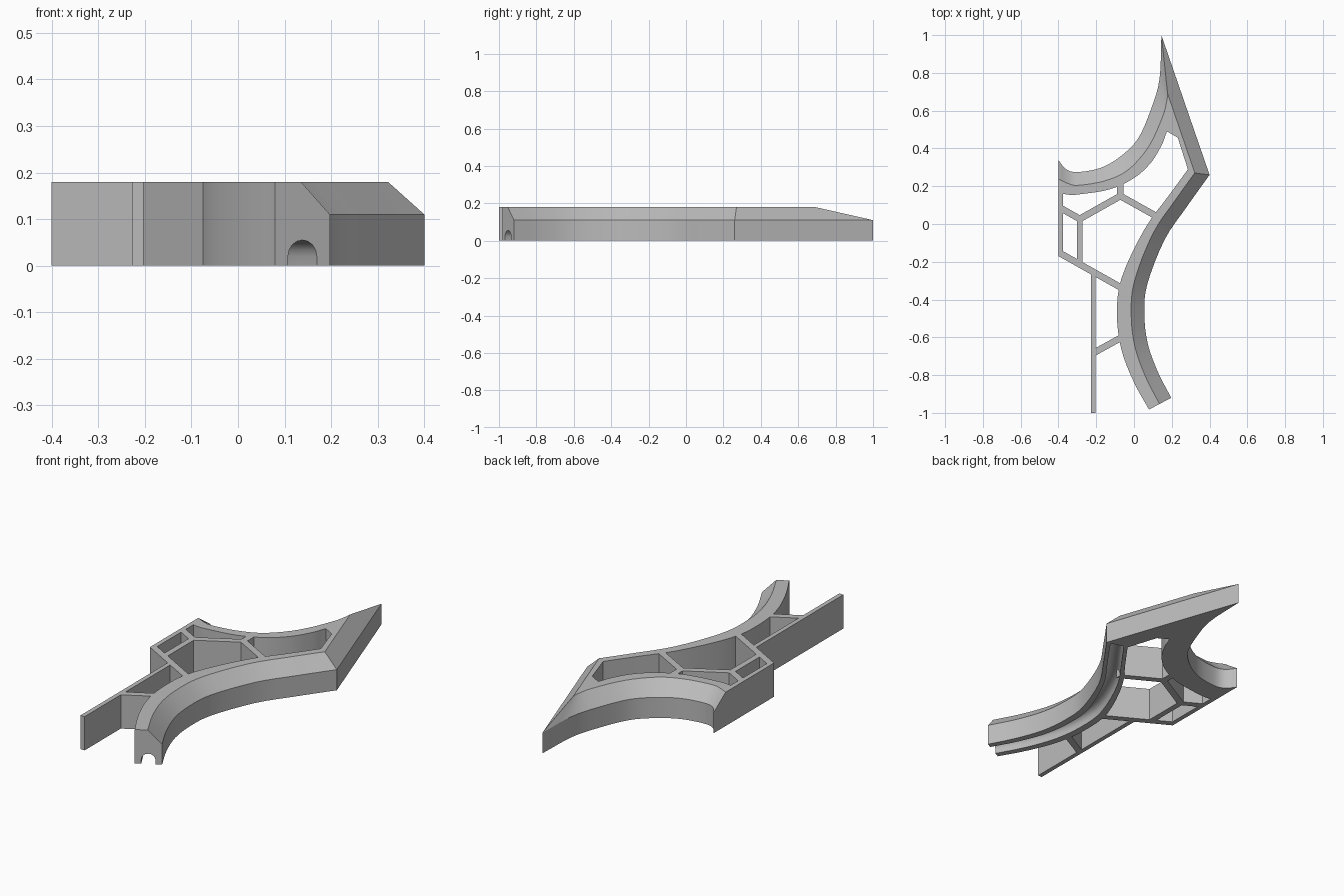
import bpy, bmesh, math
from mathutils import Vector

cube = bpy.data.objects.get("Cube")
if cube:
    bpy.data.objects.remove(cube)

TOP, EDGE, BEVEL = 0.18, 0.11, 0.07

grey = bpy.data.materials.new("plain grey")
grey.use_nodes = True
grey.diffuse_color = (0.5, 0.5, 0.5, 1)
grey.node_tree.nodes["Principled BSDF"].inputs["Base Color"].default_value = (0.5, 0.5, 0.5, 1)


def finish(name, bm):
    bmesh.ops.remove_doubles(bm, verts=bm.verts, dist=0.0005)
    bmesh.ops.recalc_face_normals(bm, faces=bm.faces)
    mesh = bpy.data.meshes.new(name)
    bm.to_mesh(mesh)
    bm.free()
    mesh.materials.append(grey)
    obj = bpy.data.objects.new(name, mesh)
    bpy.context.collection.objects.link(obj)
    bpy.ops.object.select_all(action='DESELECT')
    obj.select_set(True)
    bpy.context.view_layer.objects.active = obj
    bpy.ops.object.shade_smooth_by_angle(angle=math.radians(25))


def loft(name, stations):
    """Skin a row of matching closed sections and cap both ends."""
    bm = bmesh.new()
    rings = [[bm.verts.new(p) for p in s] for s in stations]
    n = len(rings[0])
    for a, b in zip(rings, rings[1:]):
        for i in range(n):
            j = (i + 1) % n
            bm.faces.new((a[i], a[j], b[j], b[i]))
    bm.faces.new(rings[0])
    bm.faces.new(rings[-1][::-1])
    finish(name, bm)


def prism(name, points):
    """Full-height solid on a flat outline."""
    loft(name, [[(x, y, z) for x, y in points] for z in (0, TOP)])


def spline(points, steps=4):
    """Smooth curve through points."""
    p = [Vector(q) for q in points]
    p = [2 * p[0] - p[1]] + p + [2 * p[-1] - p[-2]]
    out = []
    for a, b, c, d in zip(p, p[1:], p[2:], p[3:]):
        for k in range(steps):
            t = k / steps
            out.append(b + t * (c - a) / 2 + t * t * (2 * a - 5 * b + 4 * c - d) / 2
                       + t ** 3 * (3 * b - a - 3 * c + d) / 2)
    return out + [p[-2]]


def section(outer, crest, inner, groove=False):
    """Bevelled rail section, optionally with an arched channel below."""
    o, c, i = (Vector((p[0], p[1], 0)) for p in (outer, crest, inner))
    up = Vector((0, 0, 1))
    loop = [o, o + up * EDGE, c + up * TOP, i + up * TOP, i]
    if groove:
        mid, side = (o + i) / 2, (o - i).normalized()
        r = 0.035
        arch = [mid - side * r]
        for k in range(9):
            a = math.pi * k / 8
            arch.append(mid - side * r * math.cos(a) + up * (0.02 + r * math.sin(a)))
        loop += arch + [mid + side * r]
    return loop


# Curved side rail: outer edge with rail width as third value
edge = spline([(0.197, -0.92, 0.133), (0.125, -0.78, 0.138), (0.072, -0.63, 0.143),
               (0.055, -0.476, 0.145), (0.07, -0.32, 0.14), (0.161, -0.085, 0.12),
               (0.275, 0.085, 0.112), (0.4, 0.26, 0.11)])
corner = ((0.4, 0.26), (0.322, 0.27), (0.285, 0.29))
rail = []
for k, p in enumerate(edge[:-1]):
    d = edge[k + 1] - edge[max(k - 1, 0)]
    n = Vector((-d.y, d.x)).normalized()
    rail.append(section(p.xy, p.xy + n * BEVEL, p.xy + n * p.z, True))
rail.append(section(*corner, True))
loft("side_rail", rail)

# Pointed wing and concave upper rail
outer = spline([(0.145, 1), (0.135, 0.767), (0.09, 0.608), (0.02, 0.45), (-0.075, 0.355),
                (-0.18, 0.296), (-0.3, 0.275), (-0.36, 0.29), (-0.4, 0.338)])
crest = spline([(0.178, 0.69), (0.174, 0.655), (0.152, 0.57), (0.078, 0.41), (-0.033, 0.285),
                (-0.156, 0.228), (-0.295, 0.205), (-0.35, 0.215), (-0.4, 0.238)])
inner = spline([(0.175, 0.49), (0.165, 0.465), (0.145, 0.415), (0.09, 0.325), (0, 0.243),
                (-0.13, 0.183), (-0.29, 0.157), (-0.345, 0.155), (-0.4, 0.165)])
wing = [section(*corner), section(outer[0], crest[0], (0.232, 0.457))]
wing += [section(*s) for s in zip(outer, crest, inner)]
loft("wing_and_upper_rail", wing)


# Struts with upright ends, joining two points
def strut(name, a, b, h=0.02):
    prism(name, [(a[0], a[1] - h), (b[0], b[1] - h), (b[0], b[1] + h), (a[0], a[1] + h)])


def bar(name, x0, x1, y0, y1):
    prism(name, [(x0, y0), (x1, y0), (x1, y1), (x0, y1)])


prism("left_wall", [(-0.4, -0.17), (-0.375, -0.184), (-0.375, 0.19), (-0.4, 0.19)])
strut("lower_strut", (-0.4, -0.15), (-0.05, -0.347))
bar("long_bar", -0.227, -0.203, -1, -0.25)
strut("bar_strut", (-0.215, -0.683), (-0.05, -0.592))
bar("inner_bar", -0.303, -0.272, -0.21, 0.03)
strut("left_strut", (-0.39, 0.085), (-0.2875, 0.027))
strut("rising_strut", (-0.2875, 0.027), (-0.072, 0.148))
strut("falling_strut", (-0.072, 0.148), (0.13, 0.035))
bar("short_bar", -0.09, -0.055, 0.15, 0.22)
